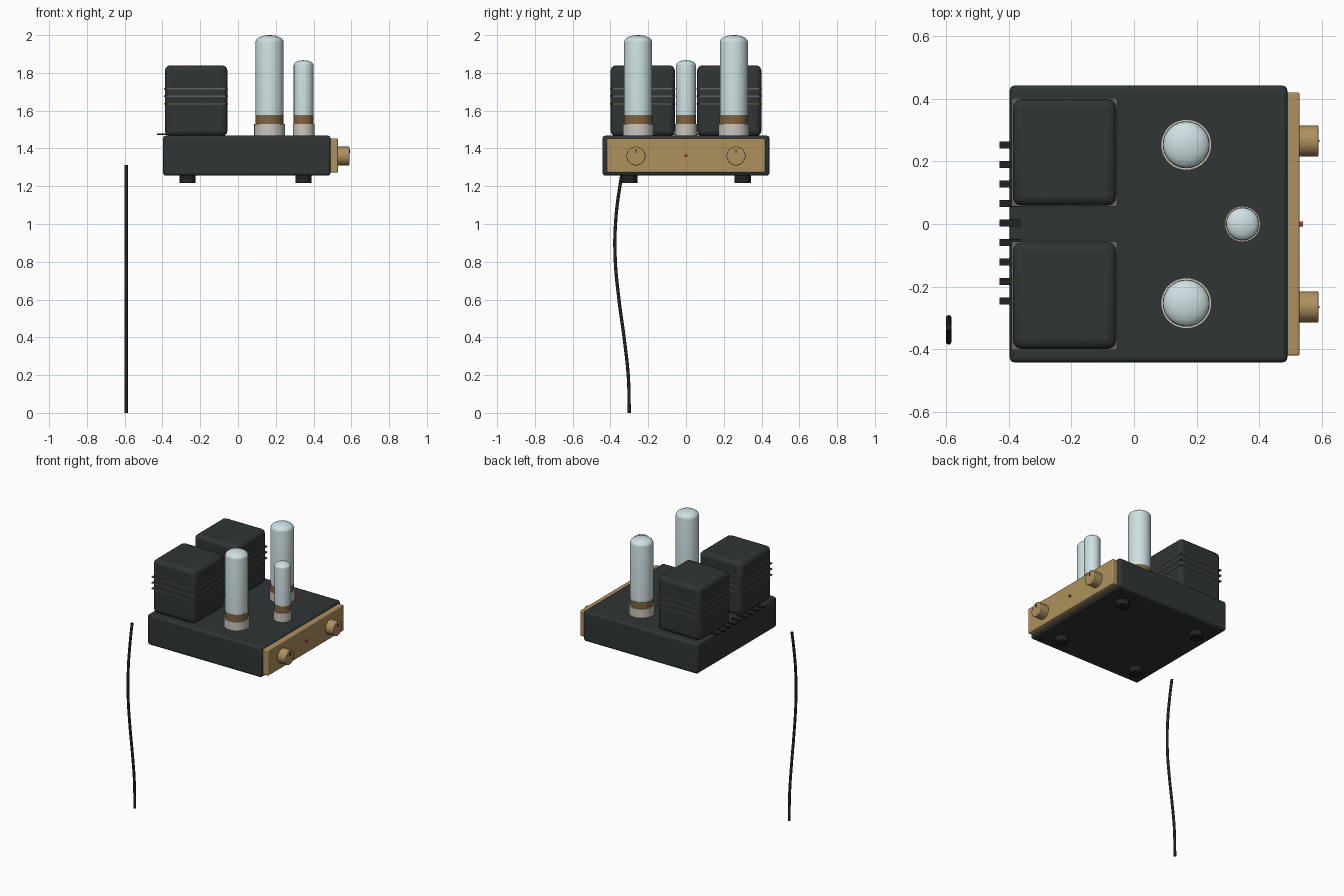
import bpy, math
from mathutils import Matrix

if "Cube" in bpy.data.objects:
    bpy.data.objects.remove(bpy.data.objects["Cube"])


def mat(name, r, g, b):
    m = bpy.data.materials.new(name)
    m.diffuse_color = (r, g, b, 1)
    m.use_nodes = True
    m.node_tree.nodes["Principled BSDF"].inputs["Base Color"].default_value = m.diffuse_color
    return m


BLACK = mat("black_metal", 0.03, 0.035, 0.037)
RUBBER = mat("rubber", 0.015, 0.016, 0.016)
STEEL = mat("lamination_grey", 0.12, 0.12, 0.125)
BRASS = mat("brass", 0.42, 0.28, 0.11)
BROWN = mat("tube_base_brown", 0.22, 0.13, 0.05)
CERAMIC = mat("ceramic", 0.6, 0.57, 0.5)
GLASS = mat("glass", 0.62, 0.75, 0.77)
RED = mat("indicator_red", 0.45, 0.06, 0.03)


def finish(ob, name, m, bevel=0, segs=3):
    ob.name = name
    ob.data.materials.append(m)
    if bevel:
        b = ob.modifiers.new("bevel", "BEVEL")
        b.width, b.segments = bevel, segs
        b.limit_method = "ANGLE"
    bpy.ops.object.shade_smooth_by_angle()
    return ob


def box(name, lo, hi, m, bevel=0):
    c = [(a + b) / 2 for a, b in zip(lo, hi)]
    bpy.ops.mesh.primitive_cube_add(size=1, location=c)
    ob = bpy.context.object
    ob.data.transform(Matrix.Diagonal([b - a for a, b in zip(lo, hi)] + [1]))
    return finish(ob, name, m, bevel)


def cyl(name, c, r, h, m, axis="z", bevel=0, verts=40):
    rot = (0, math.pi / 2, 0) if axis == "x" else (0, 0, 0)
    bpy.ops.mesh.primitive_cylinder_add(vertices=verts, radius=r, depth=h, location=c, rotation=rot)
    return finish(bpy.context.object, name, m, bevel, 2)


def lathe(name, profile, loc, m, n=40):
    verts = [(r * math.cos(2 * math.pi * i / n), r * math.sin(2 * math.pi * i / n), z)
             for r, z in profile for i in range(n)]
    k = len(profile)
    faces = [(j * n + i, j * n + (i + 1) % n, (j + 1) * n + (i + 1) % n, (j + 1) * n + i)
             for j in range(k - 1) for i in range(n)]
    faces += [tuple(range(n))[::-1], tuple(range((k - 1) * n, k * n))]
    me = bpy.data.meshes.new(name)
    me.from_pydata(verts, [], faces)
    ob = bpy.data.objects.new(name, me)
    ob.location = loc
    bpy.context.collection.objects.link(ob)
    bpy.ops.object.select_all(action="DESELECT")
    ob.select_set(True)
    bpy.context.view_layer.objects.active = ob
    return finish(ob, name, m)


# Chassis and brass control panel
box("chassis", (-0.397, -0.442, 1.256), (0.49, 0.442, 1.468), BLACK, 0.015)
box("control_panel", (0.485, -0.42, 1.273), (0.529, 0.42, 1.453), BRASS, 0.006)
cyl("indicator_light", (0.531, 0, 1.362), 0.008, 0.018, RED, "x", verts=16)

# Feet
for x in (-0.267, 0.347):
    for y in (-0.3, 0.3):
        cyl("foot", (x, y, 1.238), 0.043, 0.044, RUBBER, bevel=0.003)

# Knobs with pointer marks
for y in (-0.265, 0.265):
    cyl("knob", (0.556, y, 1.36), 0.05, 0.066, BRASS, "x", 0.004)
    box("knob_pointer", (0.587, y - 0.002, 1.375), (0.594, y + 0.002, 1.395), RUBBER)

# Transformers with protruding lamination plates
for y in (-0.229, 0.229):
    box("transformer", (-0.387, y - 0.17, 1.465), (-0.056, y + 0.17, 1.84), BLACK, 0.028)
    for z in (1.635, 1.676, 1.716):
        box("lamination", (-0.391, y - 0.173, z - 0.003), (-0.052, y + 0.173, z + 0.003), STEEL)

# Rear vent slats
for i in range(9):
    y = (i - 4) * 0.0623 + 0.003
    box("vent_slat", (-0.43, y - 0.011, 1.471), (-0.363, y + 0.011, 1.479), RUBBER)


# Vacuum tubes: ceramic socket, brown base, domed glass
def tube(x, y, r, rs, top, dome):
    cyl("tube_socket", (x, y, 1.4975), rs, 0.065, CERAMIC)
    cyl("tube_base", (x, y, 1.552), r + 0.001, 0.05, BROWN)
    prof = [(r, 1.57), (r, top - dome)]
    for k in range(1, 9):
        a = math.radians(k * 10.9)
        prof.append((r * math.cos(a), top - dome + dome * math.sin(a)))
    lathe("tube_glass", prof, (x, y, 0), GLASS)


for y in (-0.253, 0.253):
    tube(0.167, y, 0.074, 0.081, 2.0, 0.036)
tube(0.347, 0, 0.052, 0.057, 1.867, 0.026)

# Hanging power cable
path = [(-0.30, 0), (-0.306, 0.2), (-0.328, 0.4), (-0.355, 0.6), (-0.375, 0.82),
        (-0.372, 1.02), (-0.35, 1.2), (-0.33, 1.312)]
cu = bpy.data.curves.new("power_cable", "CURVE")
cu.dimensions = "3D"
cu.bevel_depth = 0.009
cu.bevel_resolution = 3
cu.use_fill_caps = True
sp = cu.splines.new("BEZIER")
sp.bezier_points.add(len(path) - 1)
for p, (y, z) in zip(sp.bezier_points, path):
    p.co = (-0.592, y, z)
    p.handle_left_type = p.handle_right_type = "AUTO"
cable = bpy.data.objects.new("power_cable", cu)
cu.materials.append(RUBBER)
bpy.context.collection.objects.link(cable)
